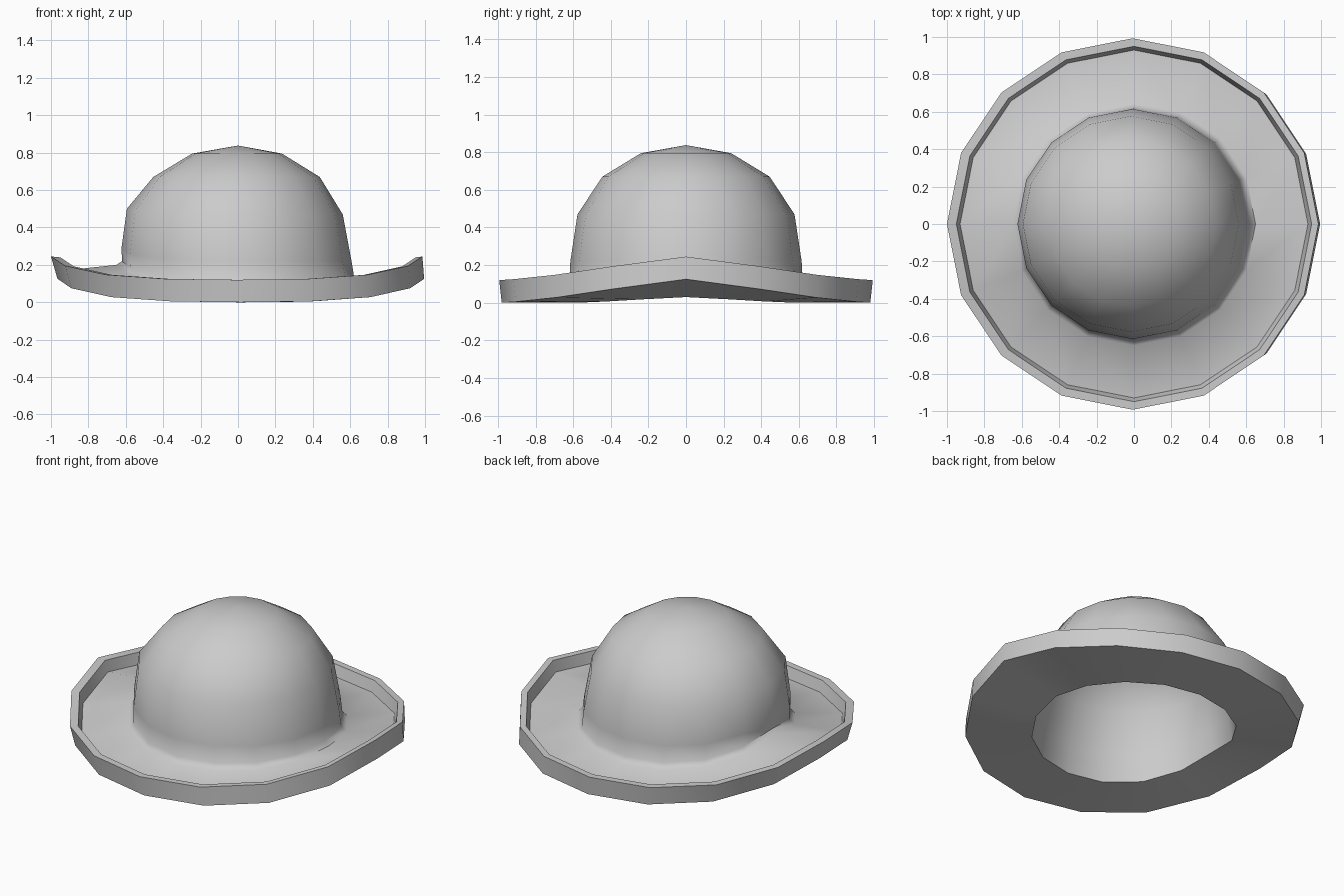
import bpy, bmesh, math

if "Cube" in bpy.data.objects:
    bpy.data.objects.remove(bpy.data.objects["Cube"])

SIDES = 16
# how strongly each step away from the x axis lifts (the brim curls up at both ends)
CURL = [1.0, 0.6, 0.22, 0.04, 0.0]


def make_ring(bm, radius, z, shift, lift_right, lift_left):
    """One 16-sided ring, shifted in x and curled up at +x and -x."""
    verts = []
    for i in range(SIDES):
        a = 2 * math.pi * i / SIDES
        k = min(i % 8, 8 - i % 8)
        lift = lift_right if math.cos(a) > 0 else lift_left
        verts.append(bm.verts.new((radius * math.cos(a) + shift,
                                   radius * math.sin(a),
                                   z + lift * CURL[k])))
    return verts


def lathe(name, top, rings, bottom):
    """Skin the rings into a closed shell between two poles."""
    bm = bmesh.new()
    loops = [make_ring(bm, *r) for r in rings]
    for a, b in zip(loops, loops[1:]):
        for i in range(SIDES):
            j = (i + 1) % SIDES
            bm.faces.new((a[i], b[i], b[j], a[j]))
    for pole_z, loop in ((top, loops[0]), (bottom, loops[-1])):
        pole = bm.verts.new((0, 0, pole_z))
        for i in range(SIDES):
            bm.faces.new((pole, loop[i], loop[(i + 1) % SIDES]))
    bmesh.ops.recalc_face_normals(bm, faces=bm.faces)
    mesh = bpy.data.meshes.new(name)
    bm.to_mesh(mesh)
    bm.free()
    obj = bpy.data.objects.new(name, mesh)
    bpy.context.collection.objects.link(obj)
    bpy.context.view_layer.objects.active = obj
    obj.select_set(True)
    bpy.ops.object.shade_smooth_by_angle(angle=math.radians(50))
    return obj


# each ring: radius, z, x shift, lift at +x, lift at -x
crown_outside = [
    (0.24, 0.795, -0.005, 0, 0),
    (0.445, 0.67, -0.008, 0, 0),
    (0.577, 0.47, -0.017, 0, 0.03),
    (0.615, 0.22, -0.008, 0, 0.07),
]
brim_top = [
    (0.62, 0.11, 0.0, 0.03, 0.11),
    (0.65, 0.075, 0.0, 0.04, 0.125),
    (0.93, 0.05, 0.0, 0.12, 0.12),
]
rim = [
    (0.95, 0.12, 0.0, 0.12, 0.12),
    (0.993, 0.12, -0.007, 0.125, 0.125),
    (0.98, 0.0, 0.015, 0.125, 0.125),
]
head_hole = [
    (0.60, 0.0, 0.0, 0.03, 0.10),
    (0.58, 0.16, 0.0, 0.0, 0.06),
]
crown_inside = [
    (0.54, 0.45, -0.015, 0, 0.03),
    (0.415, 0.635, -0.008, 0, 0),
    (0.225, 0.755, -0.005, 0, 0),
]

lathe("hat", 0.838, crown_outside + brim_top + rim + head_hole + crown_inside, 0.797)
